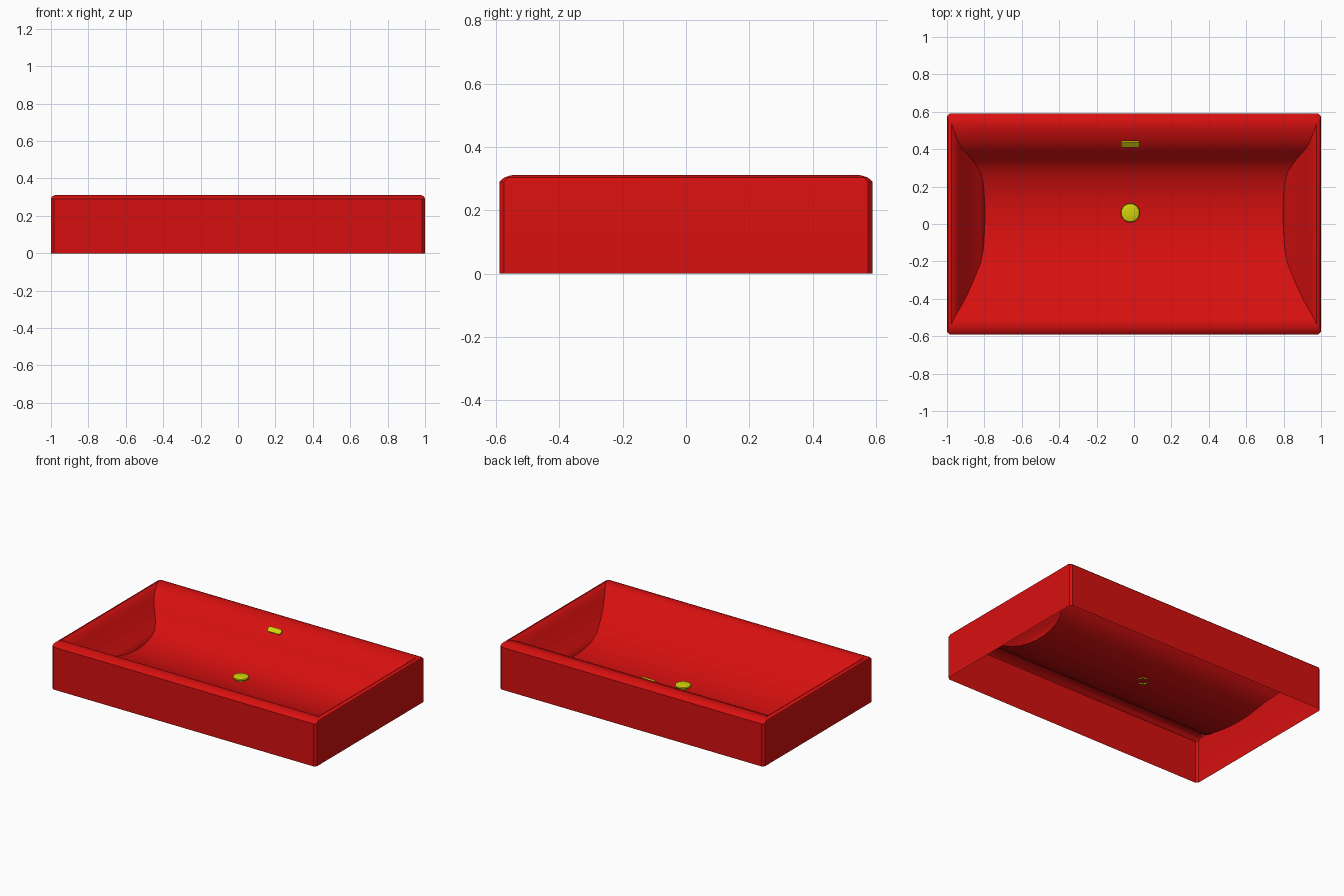
import bpy, bmesh, math
from mathutils import Matrix

if "Cube" in bpy.data.objects:
    bpy.data.objects.remove(bpy.data.objects["Cube"], do_unlink=True)


def material(name, rgb):
    mat = bpy.data.materials.new(name)
    mat.use_nodes = True
    mat.diffuse_color = (*rgb, 1)
    bsdf = mat.node_tree.nodes["Principled BSDF"]
    bsdf.inputs["Base Color"].default_value = (*rgb, 1)
    bsdf.inputs["Roughness"].default_value = 0.5
    return mat


def finish(bm, name, mat, angle=30):
    mesh = bpy.data.meshes.new(name)
    bm.to_mesh(mesh)
    bm.free()
    mesh.materials.append(mat)
    obj = bpy.data.objects.new(name, mesh)
    bpy.context.collection.objects.link(obj)
    bpy.ops.object.select_all(action='DESELECT')
    bpy.context.view_layer.objects.active = obj
    obj.select_set(True)
    bpy.ops.object.shade_smooth_by_angle(angle=math.radians(angle))
    return obj


def loft(bm, rings, cap):
    """Skin a stack of closed rings with quads."""
    rows = [[bm.verts.new(p) for p in ring] for ring in rings]
    for a, b in zip(rows, rows[1:]):
        for i in range(len(a)):
            j = (i + 1) % len(a)
            bm.faces.new((a[i], a[j], b[j], b[i]))
    if cap:
        bm.faces.new(rows[-1])
    bmesh.ops.remove_doubles(bm, verts=bm.verts, dist=1e-5)


def chamfered_rectangle(z, x, front, back, c):
    return [(-x + c, front, z), (x - c, front, z), (x, front + c, z), (x, back - c, z),
            (x - c, back, z), (-x + c, back, z), (-x, back - c, z), (-x, front + c, z)]


red = material("red glaze", (0.68, 0.005, 0.005))
yellow = material("yellow metal", (0.64, 0.64, 0.003))

# Basin: outer walls, rounded rim and trough as one open-bottomed skin
# (height, half width, front edge, back edge, corner chamfer)
levels = [
    (0.0, 1.0, -0.59, 0.59, 0.015),
    (0.29, 1.0, -0.59, 0.59, 0.015),
    (0.303, 0.995, -0.575, 0.575, 0.012),
    (0.31, 0.983, -0.555, 0.555, 0.006),
    (0.312, 0.975, -0.535, 0.535, 0),
    (0.305, 0.963, -0.505, 0.50, 0),
    (0.285, 0.945, -0.475, 0.453, 0),
    (0.255, 0.925, -0.44, 0.412, 0),
    (0.22, 0.90, -0.395, 0.38, 0),
    (0.18, 0.87, -0.33, 0.348, 0),
    (0.15, 0.845, -0.27, 0.315, 0),
    (0.125, 0.82, -0.21, 0.275, 0),
    (0.10, 0.805, -0.13, 0.215, 0),
    (0.085, 0.80, -0.05, 0.15, 0),
    (0.078, 0.797, 0.02, 0.09, 0),
]
bm = bmesh.new()
loft(bm, [chamfered_rectangle(*lv) for lv in levels], True)
finish(bm, "basin", red)

# Drain: domed stopper on a short open pipe
profile = [(0.036, 0.07), (0.036, 0.087), (0.048, 0.089), (0.051, 0.094),
           (0.048, 0.1), (0.036, 0.104), (0.015, 0.106)]
turn = [math.tau * i / 32 for i in range(32)]
bm = bmesh.new()
loft(bm, [[(-0.02 + r * math.cos(t), 0.06 + r * math.sin(t), z) for t in turn]
          for r, z in profile], True)
finish(bm, "drain_stopper", yellow)

# Overflow: small rounded plate lying on the back slope
bm = bmesh.new()
bmesh.ops.create_cube(bm, size=1)
bmesh.ops.scale(bm, vec=(0.1, 0.036, 0.012), verts=bm.verts)
corners = [e for e in bm.edges if abs(e.verts[0].co.z - e.verts[1].co.z) > 0.01]
bmesh.ops.bevel(bm, geom=corners, offset=0.012, segments=4, profile=0.5, affect='EDGES')
bmesh.ops.transform(bm, verts=bm.verts, matrix=Matrix.Translation((-0.02, 0.427, 0.27))
                    @ Matrix.Rotation(math.radians(40), 4, 'X'))
finish(bm, "overflow_cover", yellow)
